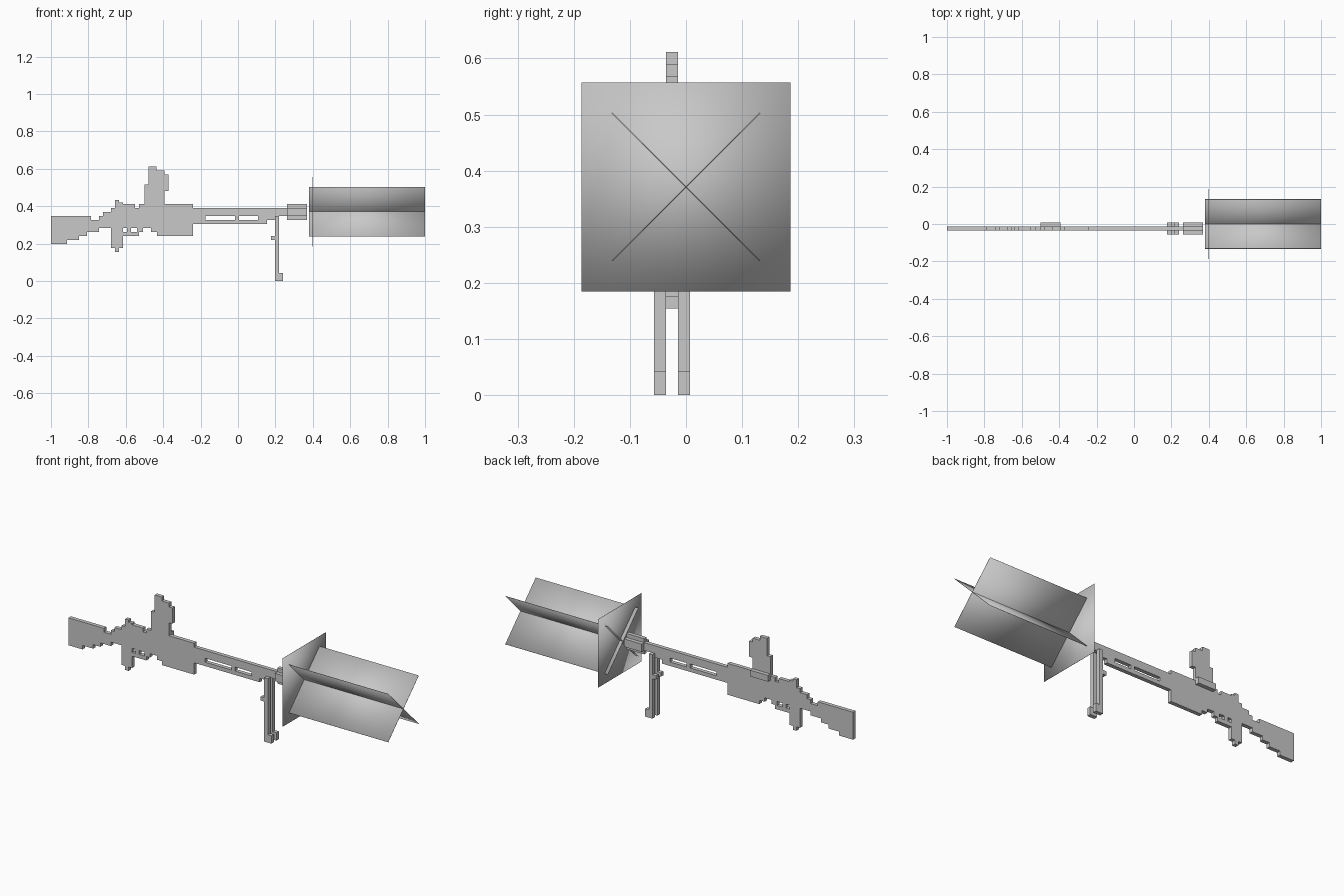
import bpy
import bmesh
from math import radians
from mathutils import Matrix

old = bpy.data.objects.get("Cube")
if old:
    bpy.data.objects.remove(old, do_unlink=True)

P = 0.0214            # pixel size of the blocky style
Y0 = -0.0355          # front face of the middle layer
Z0 = 0.1545           # bottom of the grip

grey = bpy.data.materials.new("plain_grey")
grey.use_nodes = True
COLOUR = (0.58, 0.58, 0.58, 1)
grey.diffuse_color = COLOUR
grey.node_tree.nodes["Principled BSDF"].inputs["Base Color"].default_value = COLOUR


def finish(name, bm, smooth=False):
    mesh = bpy.data.meshes.new(name)
    bmesh.ops.recalc_face_normals(bm, faces=bm.faces)
    for f in bm.faces:
        f.smooth = smooth
    bm.to_mesh(mesh)
    bm.free()
    mesh.materials.append(grey)
    obj = bpy.data.objects.new(name, mesh)
    bpy.context.collection.objects.link(obj)
    return obj


def slab(name, rects, holes=(), layer=0, origin=(-1.0, Z0)):
    """Extrude a union of pixel rectangles (x0, x1, z0, z1), minus holes, one layer deep."""
    every = list(rects) + list(holes)
    xs = sorted({v for r in every for v in r[:2]})
    zs = sorted({v for r in every for v in r[2:]})

    def inside(group, x, z):
        return any(a < x < b and c < z < d for a, b, c, d in group)

    bm = bmesh.new()
    for xa, xb in zip(xs, xs[1:]):
        for za, zb in zip(zs, zs[1:]):
            x, z = (xa + xb) / 2, (za + zb) / 2
            if inside(rects, x, z) and not inside(holes, x, z):
                corners = ((xa, za), (xb, za), (xb, zb), (xa, zb))
                bm.faces.new([bm.verts.new((origin[0] + u * P, Y0 + layer * P,
                                            origin[1] + w * P)) for u, w in corners])
    bmesh.ops.remove_doubles(bm, verts=bm.verts, dist=0.0005)
    ext = bmesh.ops.extrude_face_region(bm, geom=bm.faces[:], use_keep_orig=True)
    moved = [g for g in ext["geom"] if isinstance(g, bmesh.types.BMVert)]
    bmesh.ops.translate(bm, verts=moved, vec=(0, P, 0))
    return finish(name, bm)


def sheet(name, size, centre, turn=0):
    """Very thin box with soft corner normals."""
    bm = bmesh.new()
    bmesh.ops.create_cube(bm, size=1)
    bmesh.ops.scale(bm, verts=bm.verts, vec=size)
    bmesh.ops.rotate(bm, verts=bm.verts, matrix=Matrix.Rotation(radians(turn), 3, 'X'))
    bmesh.ops.translate(bm, verts=bm.verts, vec=centre)
    return finish(name, bm, smooth=True)


# Stepped shoulder stock
slab("stock", [(0, 4, 2, 9), (4, 7, 3, 9), (7, 9, 4, 9), (9, 10, 5, 9),
               (10, 12, 5, 8), (12, 13, 6, 9), (13, 15, 6, 10)])

# Grip with rear sight
slab("grip", [(15, 18, 1, 11), (16, 17, 0, 13), (17, 18, 11, 12.4)])

# Receiver with trigger and guard
slab("receiver", [(18, 35.5, 6, 11), (18, 21, 11, 12), (22, 35.5, 11, 12),
                  (23, 25, 6, 7), (25, 35.5, 5, 6), (26.5, 35.5, 4, 5),
                  (18, 22, 4, 5), (19, 20, 5, 6), (21.5, 23, 5, 6)])

# Handguard and barrel with two slots
slab("handguard", [(35.5, 54, 7, 11), (54, 56, 8, 11), (56, 59, 9, 11)],
     [(38.6, 46, 8, 9), (47, 51.7, 8, 9)])

# Top magazine and its catch
slab("magazine", [(0, 5, 0, 5), (1, 5, 5, 8.4), (1, 3, 8.4, 9.4), (5, 6, 3.4, 7.4)],
     origin=(-0.5, 0.41))
slab("magazine_catch", [(0, 5, -1, 0.6)], layer=1, origin=(-0.5, 0.41))

# Muzzle with a plus-shaped section
slab("muzzle_core", [(59, 64, 8, 12)])
for side, label in ((-1, "right"), (1, "left")):
    slab("muzzle_side_" + label, [(59, 64, 9, 11)], layer=side)
    # Bipod legs with foot and knob
    slab("bipod_leg_" + label, [(56, 57, 0, 16.3), (56, 58, 0, 2), (55, 56, 10.2, 11.2)],
         layer=side, origin=(-1.0, 0.0))

# Muzzle flash: one square sheet and two crossed sheets
W, THIN, MID = 0.373, 0.0015, 0.371
sheet("flash_plate", (THIN, W, W), (0.4, 0, MID))
for turn, label in ((45, "a"), (-45, "b")):
    sheet("flash_blade_" + label, (0.62, THIN, W), (0.69, 0, MID), turn)
